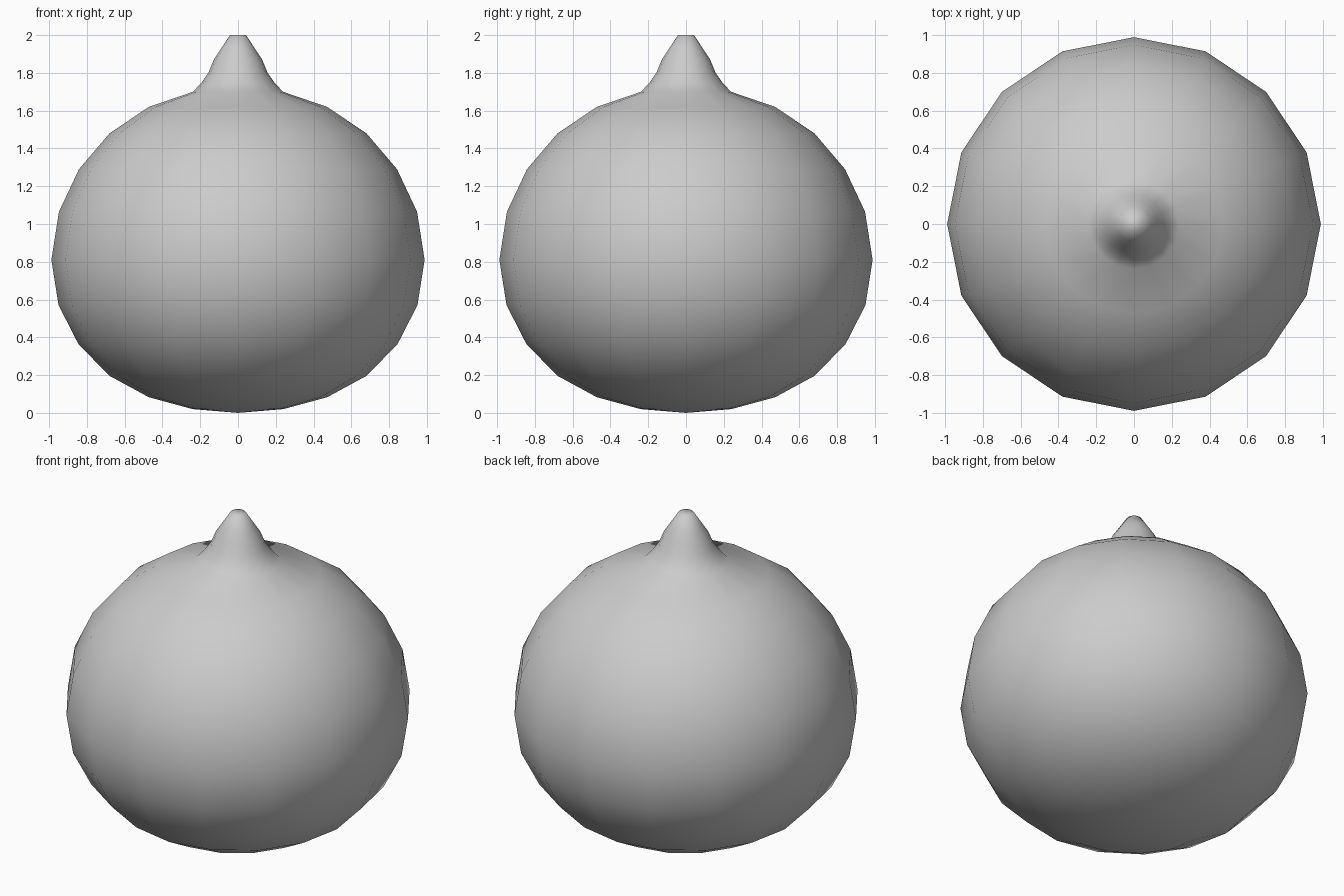
import bpy, bmesh
from math import cos, sin, tau

if "Cube" in bpy.data.objects:
    bpy.data.objects.remove(bpy.data.objects["Cube"])

SIDES = 16

# Half profile (radius, height) from the base to the rim of the tip
PROFILE = [
    (0.24, 0.02), (0.472, 0.083), (0.682, 0.197), (0.845, 0.365),
    (0.95, 0.57), (0.988, 0.81), (0.948, 1.065), (0.842, 1.29),
    (0.68, 1.48), (0.472, 1.62), (0.238, 1.70),
    (0.192, 1.75), (0.157, 1.80), (0.128, 1.87), (0.092, 1.925), (0.043, 2.0),
]


def lathe(name, profile, bottom_z, top_z):
    bm = bmesh.new()
    rings = [[bm.verts.new((r * cos(tau * i / SIDES), r * sin(tau * i / SIDES), z))
              for i in range(SIDES)] for r, z in profile]
    bottom = bm.verts.new((0, 0, bottom_z))
    top = bm.verts.new((0, 0, top_z))
    for i in range(SIDES):
        j = (i + 1) % SIDES
        for a, b in zip(rings, rings[1:]):
            bm.faces.new((a[i], a[j], b[j], b[i]))
        bm.faces.new((bottom, rings[0][j], rings[0][i]))
        bm.faces.new((top, rings[-1][i], rings[-1][j]))
    for f in bm.faces:
        f.smooth = True
    mesh = bpy.data.meshes.new(name)
    bm.to_mesh(mesh)
    bm.free()
    obj = bpy.data.objects.new(name, mesh)
    bpy.context.collection.objects.link(obj)
    return obj


# Round body drawn up into a pointed neck, in one smooth skin
lathe("droplet_body", PROFILE, 0.0, 2.0)
